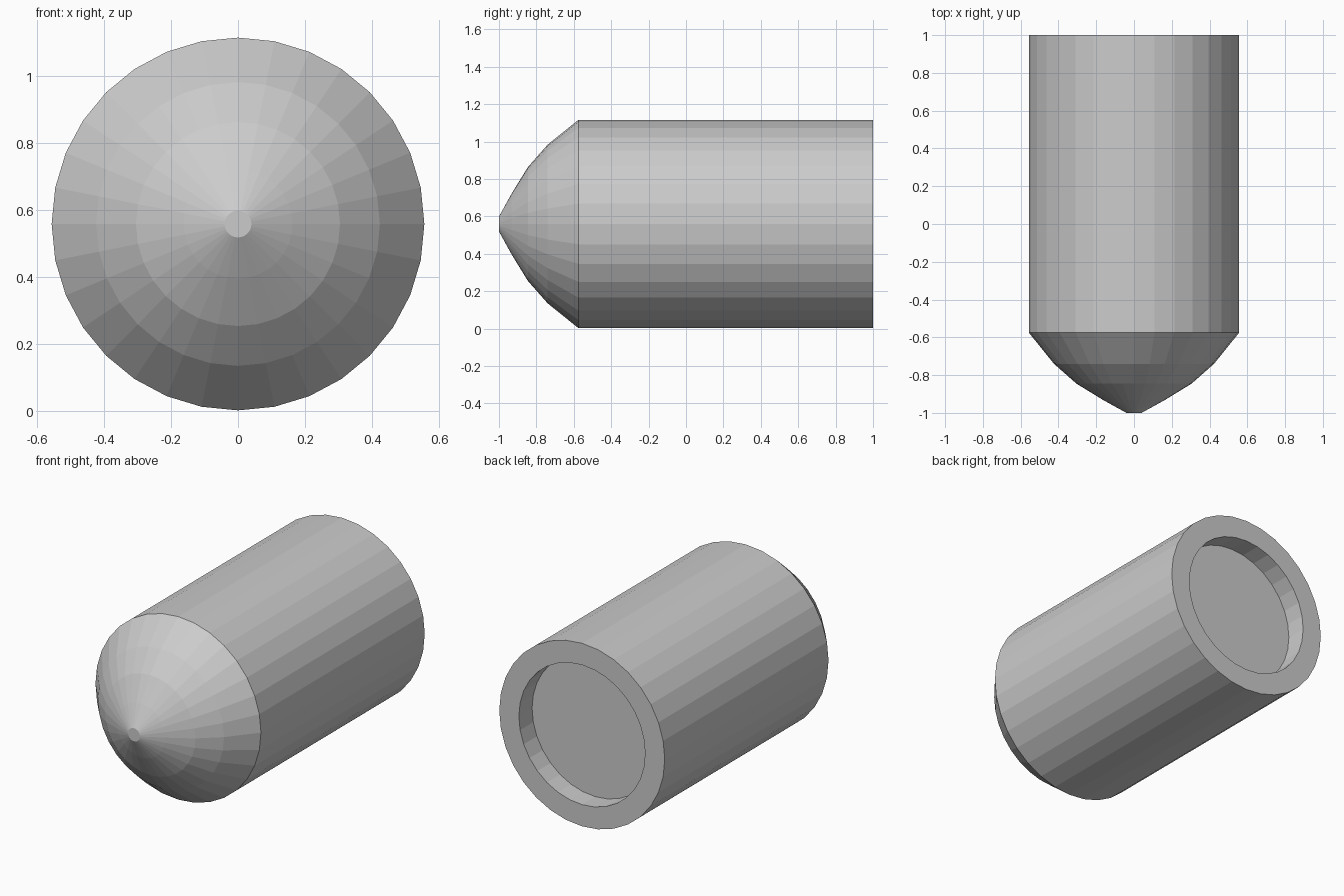
import bpy, bmesh
from math import sin, cos, tau

if "Cube" in bpy.data.objects:
    bpy.data.objects.remove(bpy.data.objects["Cube"])

SIDES = 32
CENTRE_Z = 0.559

# Lathe profile (y, radius): blunt tip, curved nose, barrel, rear rim, recess floor
PROFILE = [
    (-1.0, 0.04), (-0.932, 0.163), (-0.845, 0.305), (-0.74, 0.424), (-0.575, 0.557),
    (1.0, 0.557), (1.0, 0.425), (0.873, 0.425),
]


def lathe(name, profile):
    bm = bmesh.new()
    rings = [[bm.verts.new((r * sin(tau * i / SIDES), y,
                            CENTRE_Z + r * cos(tau * i / SIDES)))
              for i in range(SIDES)] for y, r in profile]
    # Walls between neighbouring rings
    for a, b in zip(rings, rings[1:]):
        for i in range(SIDES):
            j = (i + 1) % SIDES
            bm.faces.new((a[i], a[j], b[j], b[i]))
    # Tip cap and recess floor
    bm.faces.new(rings[0])
    bm.faces.new(rings[-1])
    bmesh.ops.recalc_face_normals(bm, faces=bm.faces)
    mesh = bpy.data.meshes.new(name)
    bm.to_mesh(mesh)
    bm.free()
    obj = bpy.data.objects.new(name, mesh)
    bpy.context.collection.objects.link(obj)
    return obj


lathe("pointed_cylinder_body", PROFILE)
